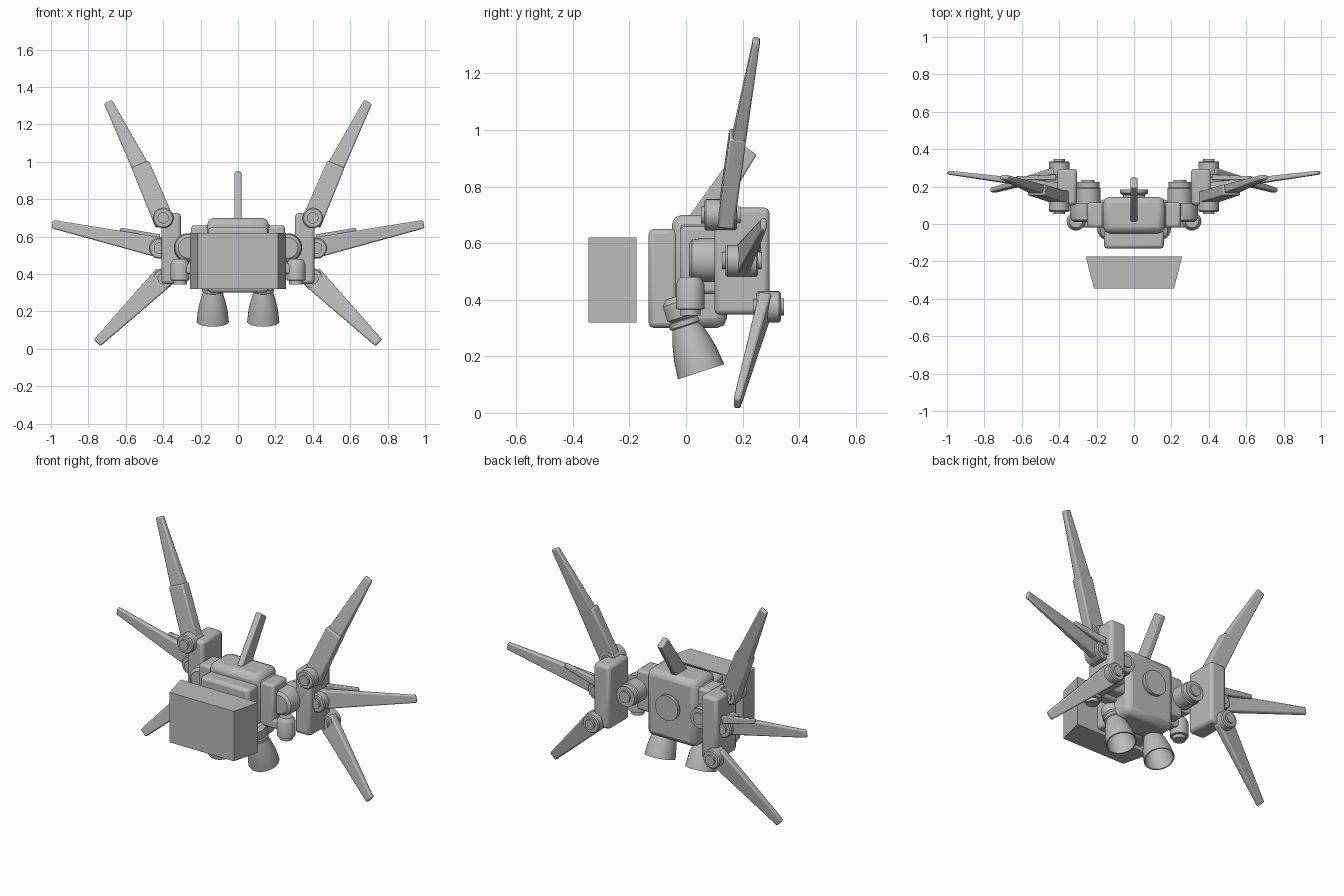
import bpy
import bmesh
import math
from mathutils import Vector, Matrix

if "Cube" in bpy.data.objects:
    bpy.data.objects.remove(bpy.data.objects["Cube"])

GREY = (0.5, 0.5, 0.5, 1)
metal = bpy.data.materials.new("plain grey")
metal.use_nodes = True
metal.diffuse_color = GREY
metal.node_tree.nodes["Principled BSDF"].inputs["Base Color"].default_value = GREY


def finish(name, bm, pair=False, bevel=0.0, smooth=True):
    """Turn a bmesh into an object, optionally bevelled and mirrored."""
    bmesh.ops.recalc_face_normals(bm, faces=bm.faces)
    mesh = bpy.data.meshes.new(name)
    bm.to_mesh(mesh)
    bm.free()
    mesh.materials.append(metal)
    ob = bpy.data.objects.new(name, mesh)
    bpy.context.collection.objects.link(ob)
    if bevel:
        mod = ob.modifiers.new("bevel", "BEVEL")
        mod.width, mod.segments = bevel, 2
    if pair:
        mod = ob.modifiers.new("mirror", "MIRROR")
        mod.use_mirror_merge = False
    if smooth:
        bpy.ops.object.select_all(action="DESELECT")
        ob.select_set(True)
        bpy.context.view_layer.objects.active = ob
        bpy.ops.object.shade_smooth_by_angle(angle=math.radians(35))
    return ob


def loft(name, rings, **opts):
    """Skin a list of equal rings of points and cap both ends."""
    bm = bmesh.new()
    loops = [[bm.verts.new(p) for p in ring] for ring in rings]
    for a, b in zip(loops, loops[1:]):
        for i in range(len(a)):
            j = (i + 1) % len(a)
            bm.faces.new((a[i], a[j], b[j], b[i]))
    bm.faces.new(loops[0])
    bm.faces.new(loops[-1])
    return finish(name, bm, **opts)


def box(name, x, y, z, **opts):
    rings = [[(x[0], y[0], h), (x[1], y[0], h), (x[1], y[1], h), (x[0], y[1], h)] for h in z]
    return loft(name, rings, **opts)


def lathe(name, start, axis, profile, sides=32, **opts):
    """Round part: profile is (distance along axis, radius)."""
    start, axis = Vector(start), Vector(axis).normalized()
    turn = axis.to_track_quat("Z", "Y").to_matrix().to_4x4()
    place = Matrix.Translation(start) @ turn
    rings = []
    for t, r in profile:
        angles = [math.tau * i / sides for i in range(sides)]
        rings.append([place @ Vector((r * math.cos(a), r * math.sin(a), t)) for a in angles])
    return loft(name, rings, **opts)


def blade(name, root, tip, widths, thick, bevel=0.008):
    """Tapered wing panel whose flat side faces mostly along y."""
    root, tip = Vector(root), Vector(tip)
    along = (tip - root).normalized()
    normal = Vector((0, 1, 0))
    normal = (normal - along * normal.dot(along)).normalized()
    across = along.cross(normal)
    rings = []
    for p, w, t in zip((root, tip), widths, thick):
        corners = ((-1, -1), (1, -1), (1, 1), (-1, 1))
        rings.append([p + across * a * w / 2 + normal * b * t / 2 for a, b in corners])
    return loft(name, rings, pair=True, bevel=bevel)


# Front plate, narrower toward the front
plate = [[(-w, y, 0.32), (w, y, 0.32), (w, y, 0.62), (-w, y, 0.62)]
         for w, y in ((0.214, -0.345), (0.257, -0.175))]
loft("front_plate", plate, smooth=False)

# Central body
box("body", (-0.165, 0.165), (-0.05, 0.145), (0.3, 0.7), bevel=0.035)
box("body_front", (-0.16, 0.16), (-0.132, -0.03), (0.3, 0.65), bevel=0.018)
box("body_collar", (-0.175, 0.175), (-0.02, 0.11), (0.6, 0.665), bevel=0.012)
lathe("back_disc", (0, 0.13, 0.52), (0, 1, 0),
      [(0, 0.06), (0.025, 0.06), (0.035, 0.075), (0.055, 0.075)])

# Top fin
fin = [[(x, 0, 0.68), (x, 0.195, 0.95), (x, 0.25, 0.912), (x, 0.095, 0.66)]
       for x in (-0.018, 0.018)]
loft("top_fin", fin, bevel=0.006)

# Shoulders and arm joints
box("shoulder", (0.15, 0.25), (-0.02, 0.115), (0.42, 0.66), pair=True, bevel=0.014)
lathe("arm_joint_front", (0.265, 0.01, 0.54), (0, 1, 0),
      [(0, 0.055), (0.012, 0.072), (0.05, 0.078), (0.1, 0.078)], pair=True)
lathe("arm_joint_rear", (0.245, 0.09, 0.54), (0, 1, 0),
      [(0, 0.066), (0.1, 0.066), (0.105, 0.06), (0.135, 0.06)], pair=True)
lathe("arm_joint_cap", (0.245, 0.2, 0.54), (0, 1, 0), [(0, 0.035), (0.035, 0.035)], pair=True)

# Small downward pods beside the body
box("pod_link", (0.14, 0.31), (-0.02, 0.05), (0.4, 0.455), pair=True, bevel=0.012)
lathe("pod", (0.31, 0.015, 0.345), (0, 0, 1),
      [(0, 0.036), (0.02, 0.036), (0.022, 0.05), (0.11, 0.05), (0.12, 0.045), (0.135, 0.035)],
      pair=True)

# Wing mounts
box("wing_mount", (0.305, 0.41), (0.1, 0.295), (0.347, 0.725), pair=True, bevel=0.018)

# Wing pivots: stepped round caps along y
for name, x, z, y0, y1, r in (("upper", 0.4, 0.7, 0.065, 0.18, 0.055),
                              ("middle", 0.42, 0.538, 0.14, 0.255, 0.056),
                              ("lower", 0.4, 0.375, 0.25, 0.335, 0.055)):
    span = y1 - y0
    lathe(name + "_pivot", (x, y0, z), (0, 1, 0),
          [(0, r - 0.006), (0.006, r), (span - 0.006, r), (span, r - 0.006)], pair=True)
    lathe(name + "_pivot_pin", (x, y0 - 0.012, z), (0, 1, 0),
          [(0, 0.03), (span + 0.024, 0.03)], pair=True)

# Wings
blade("upper_wing_inner", (0.39, 0.14, 0.67), (0.523, 0.183, 0.985), (0.11, 0.1), (0.06, 0.06))
blade("upper_wing_outer", (0.5, 0.18, 0.93), (0.695, 0.25, 1.32), (0.096, 0.047), (0.05, 0.025))
blade("middle_wing", (0.41, 0.2, 0.54), (0.993, 0.275, 0.667), (0.11, 0.045), (0.045, 0.02))
blade("small_vane", (0.42, 0.25, 0.59), (0.63, 0.245, 0.635), (0.045, 0.025), (0.03, 0.02), 0.005)
blade("lower_wing", (0.395, 0.28, 0.385), (0.753, 0.18, 0.032), (0.12, 0.05), (0.045, 0.025))

# Thrusters: housing, collar and hollow bell, tilted backward
down = Vector((0, 0.31, -0.95)).normalized()
top = Vector((0.135, -0.012, 0.345))
lathe("thruster_housing", top - down * 0.07, down,
      [(0, 0.045), (0.02, 0.062), (0.075, 0.062), (0.085, 0.05)], pair=True)
lathe("thruster_collar", top + down * 0.012, down,
      [(0, 0.045), (0.006, 0.058), (0.024, 0.058), (0.03, 0.048)], pair=True)
lathe("thruster_bell", top + down * 0.025, down,
      [(0, 0.046), (0.03, 0.056), (0.07, 0.068), (0.12, 0.079), (0.185, 0.086),
       (0.185, 0.079), (0.12, 0.071), (0.07, 0.06), (0.035, 0.03)], pair=True)
